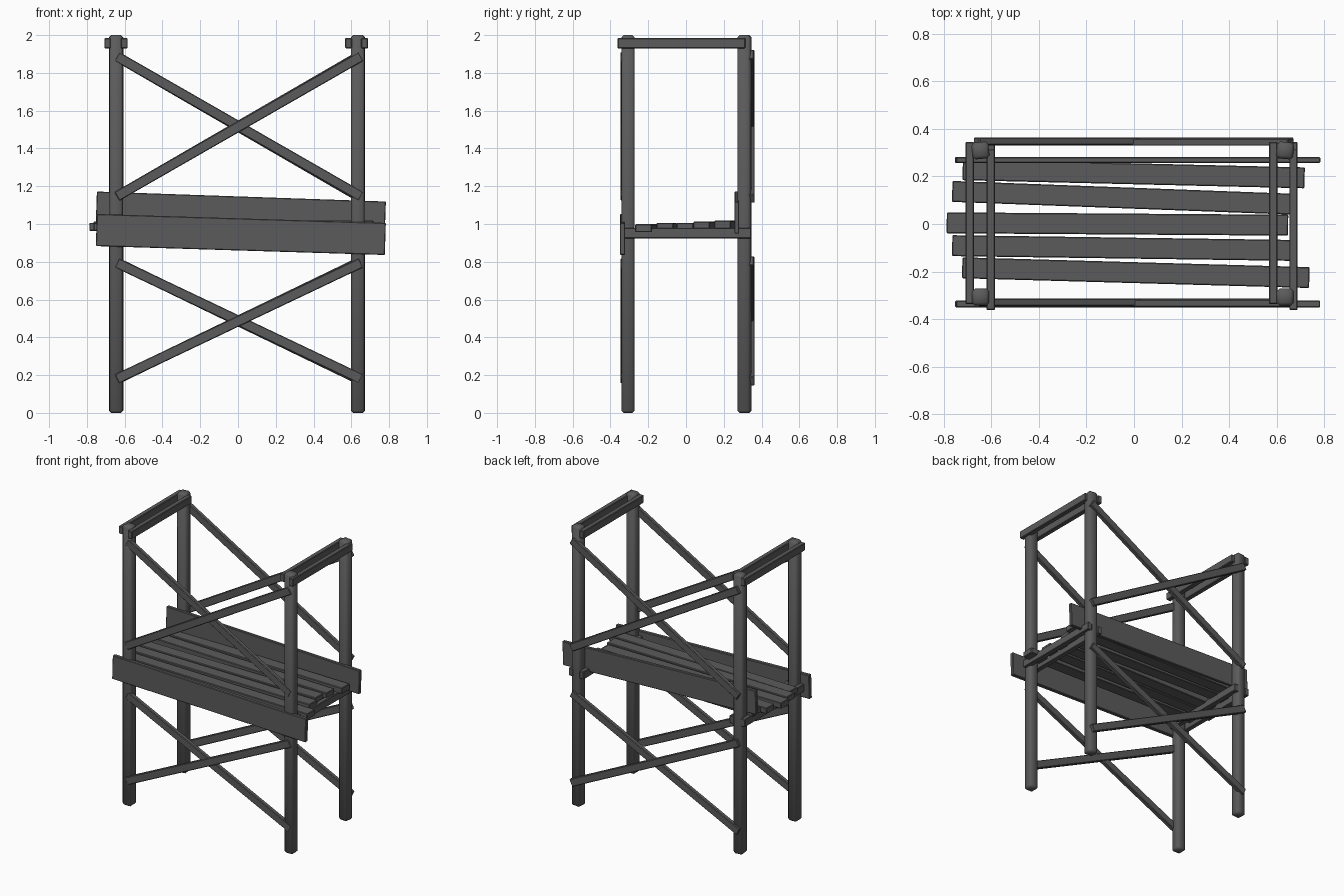
import bpy, bmesh, math
from mathutils import Vector, Matrix

if "Cube" in bpy.data.objects:
    bpy.data.objects.remove(bpy.data.objects["Cube"])

GREY = bpy.data.materials.new("weathered grey")
GREY.diffuse_color = (0.105, 0.105, 0.105, 1)
GREY.use_nodes = True
GREY.node_tree.nodes["Principled BSDF"].inputs["Base Color"].default_value = GREY.diffuse_color


def beam(name, a, b, width, depth, side, bevel=0.004, smooth=False, twist=0.0):
    """Bevelled timber from a to b; depth is measured along 'side'."""
    a, b = Vector(a), Vector(b)
    along = (b - a).normalized()
    across = Vector(side).cross(along).normalized()
    normal = along.cross(across)
    rot = Matrix((along, across, normal)).transposed().to_4x4()
    rot = rot @ Matrix.Rotation(twist, 4, 'X')
    bm = bmesh.new()
    bmesh.ops.create_cube(bm, size=1)
    bmesh.ops.scale(bm, vec=((b - a).length, width, depth), verts=bm.verts)
    bmesh.ops.bevel(bm, geom=bm.edges[:], offset=bevel, segments=1,
                    affect='EDGES', profile=0.5)
    bmesh.ops.transform(bm, matrix=Matrix.Translation((a + b) / 2) @ rot, verts=bm.verts)
    bmesh.ops.recalc_face_normals(bm, faces=bm.faces)
    for f in bm.faces:
        f.smooth = smooth
    me = bpy.data.meshes.new(name)
    bm.to_mesh(me)
    bm.free()
    me.materials.append(GREY)
    ob = bpy.data.objects.new(name, me)
    bpy.context.collection.objects.link(ob)
    return ob


# corner posts, the back pair slightly twisted
for x in (-0.645, 0.635):
    for y, twist in ((-0.307, 0.0), (0.309, math.copysign(0.1, -x))):
        beam("post", (x, y, 0), (x, y, 2), 0.071, 0.071, (0, 1, 0), 0.012, True, twist)

# paired cross rails at the top and joists under the deck
for x, shifted in ((-0.690, False), (-0.602, True), (0.585, False), (0.670, True)):
    long_span, shifted_span = (-0.337, 0.345), (-0.362, 0.314)
    y0, y1 = shifted_span if shifted else long_span
    beam("top_rail", (x, y0, 1.957), (x, y1, 1.957), 0.035, 0.055, (0, 0, 1))
    y0, y1 = long_span
    beam("deck_joist", (x, y0, 0.952), (x, y1, 0.952), 0.035, 0.055, (0, 0, 1))

# diagonal braces on the front and back
for label, y, x0, x1, grow in (("front", -0.331, -0.641, 0.651, 0),
                               ("back", 0.346, -0.662, 0.659, 0.012)):
    for low, high in ((0.18, 0.794), (1.146, 1.887)):
        low, high = low - grow, high + grow
        beam(label + "_brace", (x0, y - 0.002, low), (x1, y - 0.002, high),
             0.053, 0.03, (0, 1, 0))
        beam(label + "_brace", (x0, y + 0.002, high), (x1, y + 0.002, low),
             0.053, 0.03, (0, 1, 0))

# sloping side boards
beam("front_board", (-0.75, -0.336, 0.968), (0.78, -0.336, 0.921), 0.17, 0.028, (0, 1, 0))
beam("back_board", (-0.75, 0.269, 1.087), (0.78, 0.269, 1.034), 0.17, 0.025, (0, 1, 0))

# uneven deck planks: left x, right x, left y, right y, height
planks = (
    (-0.720, 0.717, 0.228, 0.194, 0.997),
    (-0.764, 0.673, 0.137, 0.083, 0.992),
    (-0.787, 0.648, 0.005, -0.005, 0.985),
    (-0.764, 0.673, -0.091, -0.111, 0.985),
    (-0.722, 0.737, -0.184, -0.225, 0.978),
)
for x0, x1, y0, y1, z in planks:
    beam("deck_plank", (x0, y0, z), (x1, y1, z), 0.088, 0.042, (0, 0, 1))
